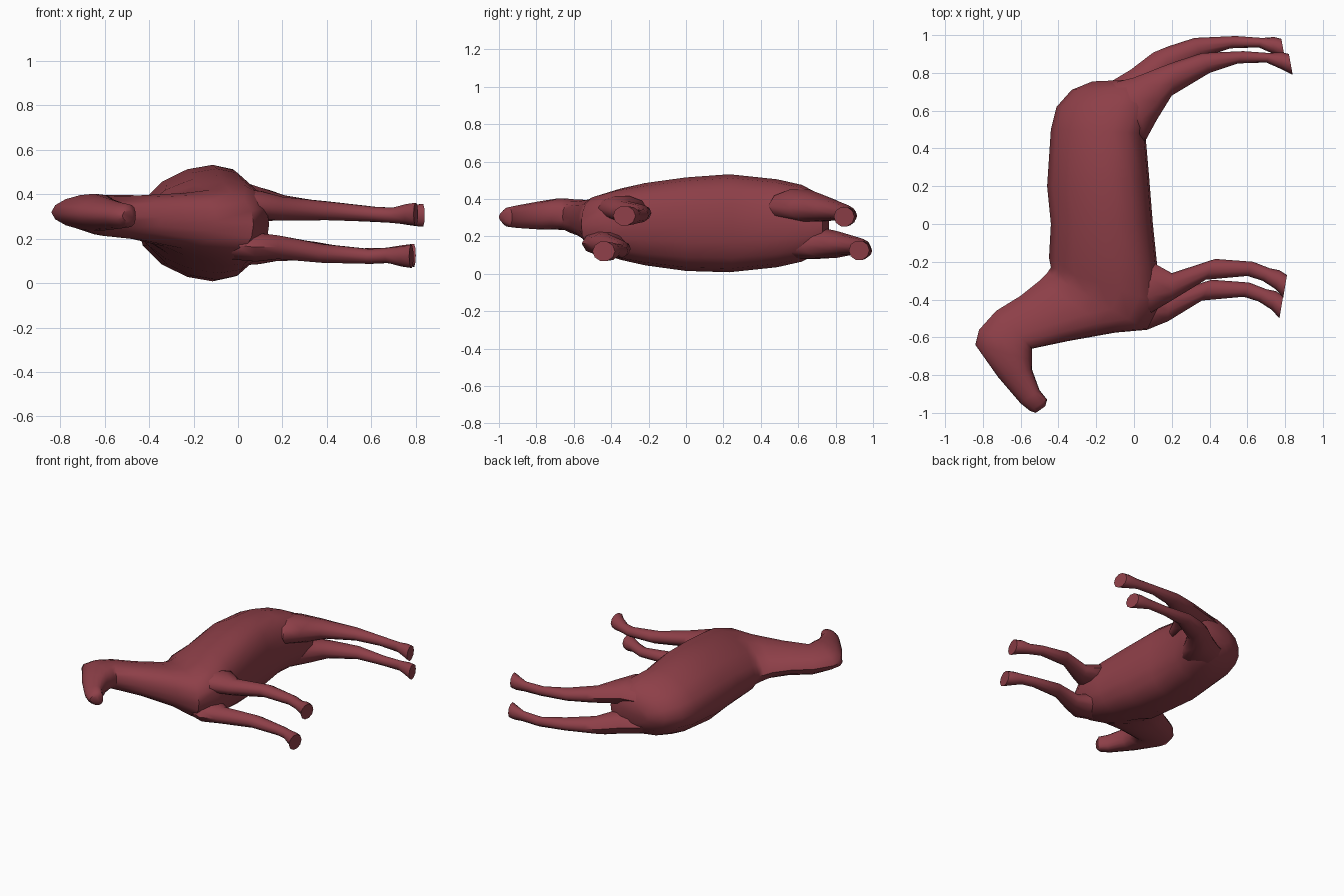
import bpy, bmesh, math
from mathutils import Vector

cube = bpy.data.objects.get("Cube")
if cube:
    bpy.data.objects.remove(cube, do_unlink=True)

coat = bpy.data.materials.new("chestnut red coat")
coat.use_nodes = True
coat.diffuse_color = (0.27, 0.05, 0.065, 1)
coat.node_tree.nodes["Principled BSDF"].inputs["Base Color"].default_value = coat.diffuse_color


def loft(name, sections, sides, skew=0):
    """Skin rounded rings; each section is (edge A xy, edge B xy, z, half height).
    Skew moves the widest point of every ring toward edge B."""
    bm = bmesh.new()
    rings = []
    for a, b, z, half in sections:
        a, b = Vector((*a, z)), Vector((*b, z))
        middle, reach = (a + b) / 2, (a - b) / 2
        ring = []
        for i in range(sides):
            turn = math.tau * i / sides
            point = middle + reach * (math.cos(turn) - skew * math.sin(turn) ** 2)
            point.z += half * math.sin(turn)
            ring.append(bm.verts.new(point))
        rings.append(ring)
    for near, far in zip(rings, rings[1:]):
        for i in range(sides):
            j = (i + 1) % sides
            bm.faces.new((near[i], near[j], far[j], far[i]))
    bm.faces.new(rings[0])
    bm.faces.new(rings[-1])
    bmesh.ops.recalc_face_normals(bm, faces=bm.faces)
    mesh = bpy.data.meshes.new(name)
    bm.to_mesh(mesh)
    bm.free()
    mesh.materials.append(coat)
    part = bpy.data.objects.new(name, mesh)
    bpy.context.collection.objects.link(part)
    bpy.ops.object.select_all(action='DESELECT')
    part.select_set(True)
    bpy.context.view_layer.objects.active = part
    bpy.ops.object.shade_smooth_by_angle(angle=math.radians(50))


def lower_leg(sections, dx, dy):
    """Mirror an upper leg through the body, swinging it further along its length."""
    def swing(p):
        t = min(max((p[0] + 0.15) / 0.3, 0), 1)
        return (p[0] + dx * t, p[1] + dy * t)
    result = []
    for a, b, z, half in sections:
        t = min(max(a[0] / 0.6, 0), 1)
        result.append((swing(a), swing(b), 0.53 - z - 0.1 * t, half))
    return result


# Rump, barrel, chest, neck and head: back edge, belly edge, centre, half width
body = [
    ((-.22, .755), (.02, .765), .27, .07),
    ((-.33, .71), (.11, .73), .27, .15),
    ((-.41, .62), (.11, .62), .27, .205),
    ((-.44, .50), (.06, .48), .27, .235),
    ((-.46, .20), (.08, .25), .27, .262),
    ((-.44, .00), (.10, .00), .265, .25),
    ((-.45, -.18), (.125, -.24), .265, .22),
    ((-.44, -.23), (.14, -.42), .265, .19),
    ((-.46, -.26), (.07, -.56), .265, .155),
    ((-.50, -.30), (-.10, -.575), .28, .125),
    ((-.60, -.38), (-.35, -.62), .295, .10),
    ((-.73, -.46), (-.54, -.66), .305, .092),
    ((-.82, -.56), (-.54, -.68), .317, .085),
    ((-.84, -.64), (-.54, -.72), .319, .083),
    ((-.72, -.81), (-.54, -.77), .312, .075),
    ((-.60, -.95), (-.50, -.88), .305, .06),
    ((-.55, -.99), (-.46, -.93), .303, .052),
    ((-.52, -1.0), (-.47, -.965), .303, .027),
]
loft("body_neck_and_head", body, 16, skew=0.28)

# Front legs: shoulder, elbow, knee, fetlock, hoof
front_leg = [
    ((-.15, -.28), (-.15, -.44), .35, .05),
    ((.00, -.24), (-.02, -.49), .355, .072),
    ((.11, -.21), (.09, -.47), .35, .068),
    ((.20, -.26), (.20, -.405), .335, .056),
    ((.43, -.185), (.38, -.295), .325, .044),
    ((.63, -.20), (.60, -.275), .31, .035),
    ((.72, -.235), (.68, -.30), .305, .036),
    ((.77, -.245), (.75, -.345), .31, .048),
    ((.81, -.27), (.79, -.39), .31, .054),
]
loft("front_leg_upper_side", front_leg, 10)
loft("front_leg_lower_side", lower_leg(front_leg, -.02, -.11), 10)

# Hind legs: hip, thigh, stifle, hock, fetlock, hoof
hind_leg = [
    ((-.24, .70), (-.16, .46), .34, .06),
    ((-.12, .745), (-.05, .45), .36, .088),
    ((.00, .775), (.06, .44), .365, .09),
    ((.14, .83), (.12, .55), .35, .075),
    ((.22, .86), (.20, .68), .34, .057),
    ((.36, .905), (.40, .80), .325, .043),
    ((.58, .915), (.55, .85), .31, .034),
    ((.72, .905), (.70, .855), .305, .036),
    ((.78, .91), (.78, .82), .305, .048),
    ((.82, .90), (.84, .79), .305, .054),
]
loft("hind_leg_upper_side", hind_leg, 10)
loft("hind_leg_lower_side", lower_leg(hind_leg, -.04, .08), 10)
